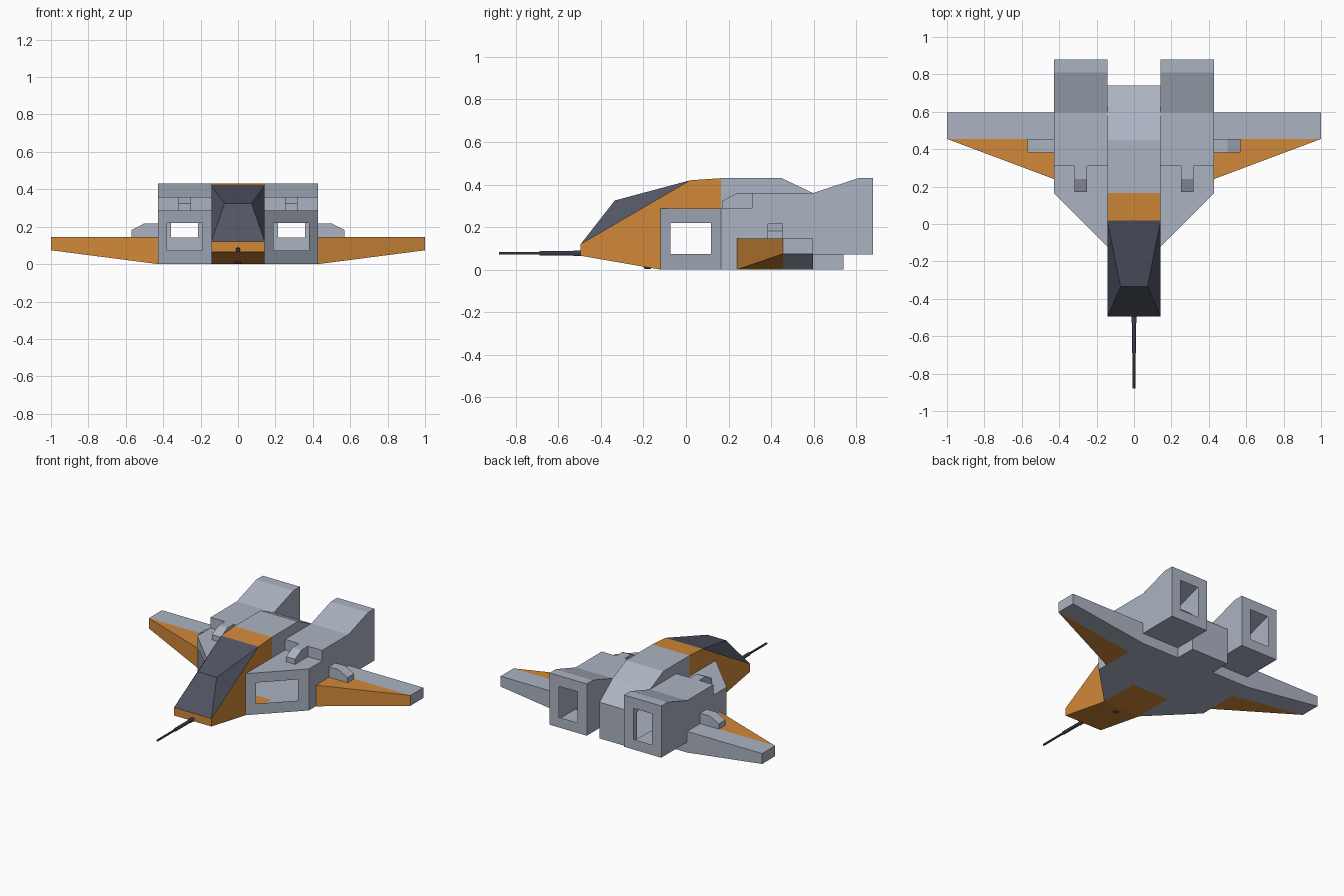
import bpy, bmesh, math
from mathutils import Vector

if "Cube" in bpy.data.objects:
    bpy.data.objects.remove(bpy.data.objects["Cube"])


def material(name, rgb):
    m = bpy.data.materials.new(name)
    m.diffuse_color = (*rgb, 1)
    m.use_nodes = True
    m.node_tree.nodes["Principled BSDF"].inputs["Base Color"].default_value = m.diffuse_color
    return m


GREY = material("pale grey", (0.41, 0.455, 0.54))
ORANGE = material("orange", (0.64, 0.25, 0.04))
SLATE = material("dark slate", (0.082, 0.09, 0.125))
MATS = [GREY, ORANGE, SLATE]
G, O, S = 0, 1, 2
w, W = 0.143, 0.427          # half widths of fuselage and of pods


class Part:
    """Collects flat panels, each turned to face a given outward direction."""
    def __init__(self, name):
        self.name, self.bm = name, bmesh.new()

    def panel(self, pts, out, mat=G, both=True):
        for s in ((1, -1) if both else (1,)):
            f = self.bm.faces.new([self.bm.verts.new((s * x, y, z)) for x, y, z in pts])
            f.normal_update()
            if f.normal.dot(Vector((s * out[0], out[1], out[2]))) < 0:
                f.normal_flip()
            f.material_index = mat

    def side(self, x, prof, sx, mat=G):
        self.panel([(x, y, z) for y, z in prof], (sx, 0, 0), mat)

    def strip(self, x0, x1, prof, mats, both=True):
        # profile runs clockwise seen from +x (up the front, back along the top)
        for (a, b), m in zip(zip(prof, prof[1:]), mats):
            out = (0, -(b[1] - a[1]), b[0] - a[0])
            self.panel([(x0, *a), (x1, *a), (x1, *b), (x0, *b)], out, m, both)

    def holed(self, outer, inner, out):
        # four-sided wall with a four-sided opening
        for i in range(4):
            j = (i + 1) % 4
            self.panel([outer[i], outer[j], inner[j], inner[i]], out)

    def finish(self):
        bmesh.ops.remove_doubles(self.bm, verts=self.bm.verts, dist=1e-4)
        me = bpy.data.meshes.new(self.name)
        self.bm.to_mesh(me)
        self.bm.free()
        for m in MATS:
            me.materials.append(m)
        ob = bpy.data.objects.new(self.name, me)
        bpy.context.collection.objects.link(ob)
        return ob


# Fuselage: centre strip, nose sides and upper sides; open towards the pods
fus = Part("fuselage")
fus.strip(-w, w, [(0.16, 0), (-0.12, 0), (-0.495, 0.065), (-0.495, 0.12)], [O] * 3, False)
fus.strip(-w, w, [(0.02, 0.42), (0.165, 0.43), (0.45, 0.43), (0.597, 0.36),
                  (0.74, 0.25), (0.74, 0), (0.16, 0)], [O, G, G, G, G, G], False)
fus.side(w, [(-0.495, 0.065), (-0.495, 0.12), (0.02, 0.42), (0.165, 0.43),
             (0.165, 0.287), (-0.12, 0.287), (-0.12, 0)], 1, O)
fus.side(w, [(0.165, 0.287), (0.165, 0.43), (0.45, 0.43), (0.597, 0.36),
             (0.31, 0.36), (0.31, 0.287)], 1)
fus.side(w, [(0.597, 0), (0.597, 0.072), (0.74, 0.072), (0.74, 0)], 1)
fus.finish()

# Canopy: narrow ridge with sloping windows
can = Part("canopy")
base, ridge, top = (w, -0.495, 0.12), (0.072, -0.335, 0.325), (w, 0.02, 0.42)
neg = lambda p: (-p[0], p[1], p[2])
can.panel([base, ridge, neg(ridge), neg(base)], (0, -1, 1), S, False)
can.panel([ridge, top, neg(top), neg(ridge)], (0, -1, 1), S, False)
can.panel([base, top, ridge], (1, -0.2, 0.5), S)
can.finish()

# Engine pods: hollow shells with an angled intake and a rear exhaust opening
pod = Part("engine_pods")
pod.strip(w, W, [(0.31, 0.287), (0.31, 0.36), (0.597, 0.36), (0.81, 0.43), (0.88, 0.43)], [G] * 4)
pod.strip(w, W, [(0.88, 0.072), (0.597, 0.072), (0.597, 0)], [G] * 2)
pod.panel([(w, -0.12, 0.287), (W, 0.165, 0.287), (W, 0.31, 0.287), (w, 0.31, 0.287)], (0, 0, 1))
pod.panel([(w, -0.12, 0), (W, 0.165, 0), (W, 0.597, 0), (w, 0.597, 0)], (0, 0, -1))
pod.side(W, [(0.165, 0), (0.165, 0.287), (0.31, 0.287), (0.31, 0.36), (0.597, 0.36), (0.81, 0.43),
             (0.88, 0.43), (0.88, 0.072), (0.597, 0.072), (0.597, 0)], 1)
pod.side(w, [(0.597, 0.36), (0.81, 0.43), (0.88, 0.43), (0.88, 0.072), (0.74, 0.072), (0.74, 0.25)], -1)


def wall(x0, x1, z0, z1, y_of):
    return [(x, y_of(x), z) for x, z in ((x0, z0), (x1, z0), (x1, z1), (x0, z1))]


slant = lambda x: -0.12 + (x - w) * 0.285 / (W - w)
rear = lambda x: 0.88
pod.holed(wall(w, W, 0, 0.287, slant), wall(0.19, 0.379, 0.074, 0.22, slant), (1, -1, 0))
pod.holed(wall(w, W, 0.072, 0.43, rear), wall(0.214, 0.357, 0.143, 0.357, rear), (0, 1, 0))
pod.finish()

# Wings: orange leading triangle, grey trailing panel
wing = Part("wings")
T, LE, MID, TE = 0.146, 0.24, 0.455, 0.597
for z0, z1, up in ((T, T, 1), (0, 0.074, -1)):
    wing.panel([(W, LE, z0), (1, MID, z1), (W, MID, z0)], (0, 0, up), O)
    wing.panel([(W, MID, z0), (1, MID, z1), (1, TE, z1), (W, TE, z0)], (0, 0, up))
wing.panel([(W, LE, 0), (1, MID, 0.074), (1, MID, T), (W, LE, T)], (0, -1, 0), O)
wing.panel([(1, MID, 0.074), (1, TE, 0.074), (1, TE, T), (1, MID, T)], (1, 0, 0))
wing.panel([(W, TE, 0), (1, TE, 0.074), (1, TE, T), (W, TE, T)], (0, 1, 0))
wing.finish()


# Small chamfered housings on pod tops and wing roots
def housing(name, place, length, h0, h1, chamfer):
    p = Part(name)
    prof = [(0, 0), (length, 0), (length, h0), (length - chamfer, h1), (0, h1)]
    ends = [[place(a, t, b) for a, b in prof] for t in (0, 1)]
    mid = sum((Vector(q) for e in ends for q in e), Vector()) / 10
    out = lambda f: sum((Vector(q) for q in f), Vector()) / len(f) - mid
    for e in ends:
        p.panel(e, out(e))
    for i in range(1, 4):
        f = [ends[0][i], ends[0][i + 1], ends[1][i + 1], ends[1][i]]
        p.panel(f, out(f))
    p.finish()


housing("pod_top_housings", lambda a, t, b: (0.25 + 0.068 * t, 0.31 - a, 0.287 + b),
        0.14, 0.036, 0.073, 0.07)
housing("wing_root_housings", lambda a, t, b: (W + a, 0.383 + 0.072 * t, T + b),
        0.143, 0.036, 0.072, 0.07)


# Nose gun in three steps, and a small sensor below the nose
def rod(name, r, loc, depth, rot, r2=None):
    bpy.ops.mesh.primitive_cone_add(vertices=8, radius1=r, radius2=r2 or r, depth=depth,
                                    location=loc, rotation=rot)
    ob = bpy.context.object
    ob.name = name
    ob.data.materials.append(SLATE)


for name, r, y0, y1 in (("gun_base", 0.014, -0.48, -0.53), ("gun_sleeve", 0.011, -0.52, -0.69),
                        ("gun_barrel", 0.007, -0.68, -0.88)):
    rod(name, r, (0, (y0 + y1) / 2, 0.077), y0 - y1, (math.pi / 2, 0, 0))
rod("nose_sensor", 0.014, (0, -0.18, 0.011), 0.016, (0, 0, 0), 0.022)
